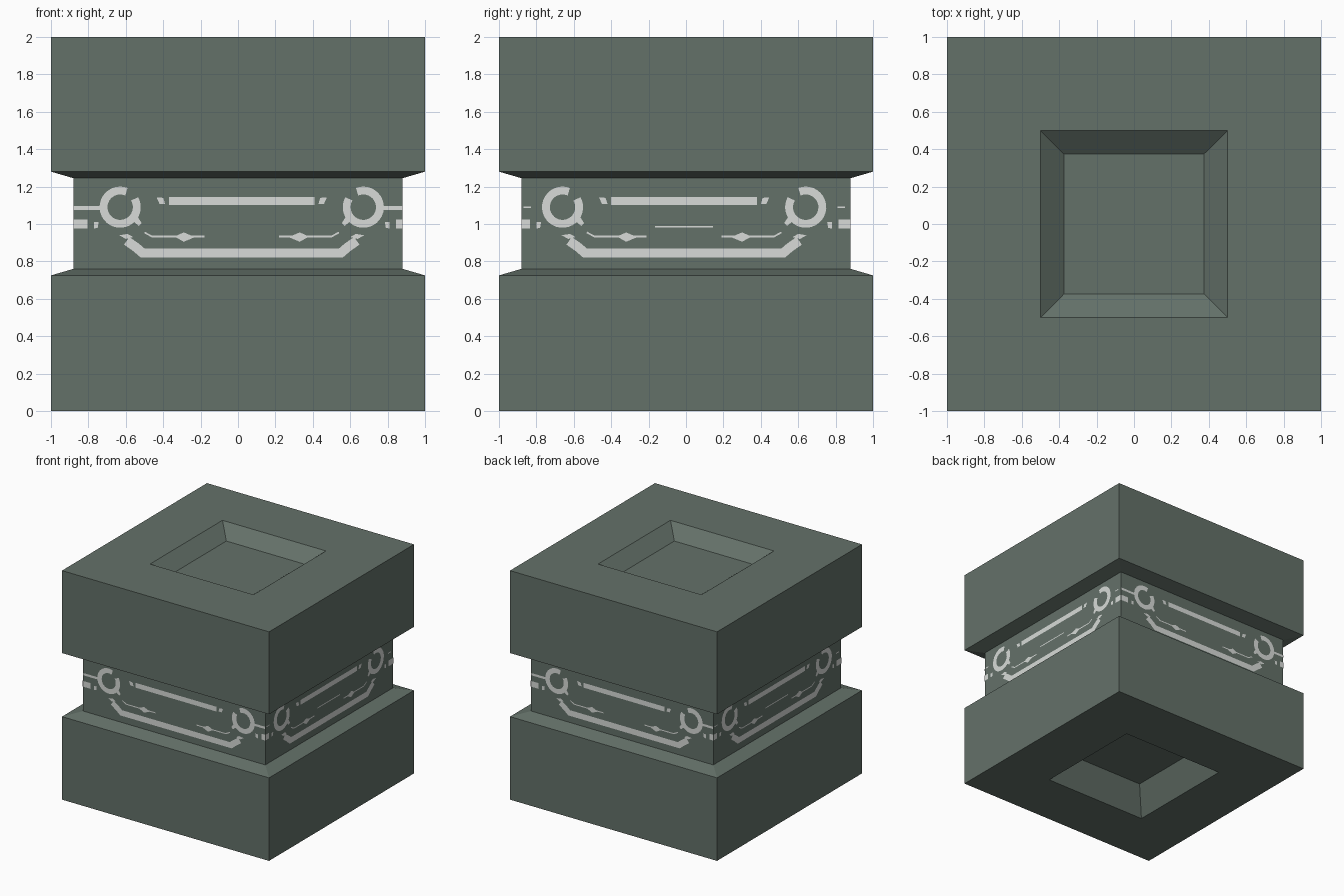
import bpy, bmesh, math
from mathutils import Matrix, Vector

if "Cube" in bpy.data.objects:
    bpy.data.objects.remove(bpy.data.objects["Cube"])


def material(name, rgb):
    m = bpy.data.materials.new(name)
    m.diffuse_color = (*rgb, 1)
    m.use_nodes = True
    m.node_tree.nodes["Principled BSDF"].inputs["Base Color"].default_value = m.diffuse_color
    return m


def make_object(name, bm, mat):
    mesh = bpy.data.meshes.new(name)
    bm.to_mesh(mesh)
    bm.free()
    mesh.materials.append(mat)
    ob = bpy.data.objects.new(name, mesh)
    bpy.context.collection.objects.link(ob)
    return ob


stone = material("dark_green_grey", (0.127, 0.165, 0.141))
light = material("pale_grey", (0.69, 0.71, 0.69))

# Block: stacked square loops (half width, z) from lower recess to upper recess
profile = [(0.375, 0.23), (0.5, 0), (1, 0), (1, 0.725), (0.88, 0.76),
           (0.88, 1.245), (1, 1.28), (1, 2), (0.5, 2), (0.375, 1.9)]
bm = bmesh.new()
loops = [[bm.verts.new((sx * h, sy * h, z))
          for sx, sy in ((-1, -1), (1, -1), (1, 1), (-1, 1))] for h, z in profile]
for a, b in zip(loops, loops[1:]):
    for i in range(4):
        j = (i + 1) % 4
        bm.faces.new((a[i], a[j], b[j], b[i]))
bm.faces.new(loops[0][::-1])
bm.faces.new(loops[-1])
bmesh.ops.recalc_face_normals(bm, faces=bm.faces)
make_object("block_body", bm, stone)


# Painted band: thin marks laid just over the neck of the block
def polygon(bm, pts, centre, side):
    verts = [bm.verts.new((max(-0.88, min(0.88, centre + side * u)), -0.884, z))
             for u, z in pts]
    f = bm.faces.new(verts)
    f.normal_update()
    if f.normal.y > 0:
        f.normal_flip()


def stroke(bm, pts, width, centre, side):
    """Mitred ribbon along a polyline."""
    p = [Vector(q) for q in pts]
    edge = []
    for i, q in enumerate(p):
        d0 = (q - p[max(i - 1, 0)]).normalized()
        d1 = (p[min(i + 1, len(p) - 1)] - q).normalized()
        d = (d0 + d1).normalized()
        ref = d0 if i else d1
        n = Vector((-d.y, d.x)) * (width / 2 / max(0.5, d.dot(ref)))
        edge.append((q + n, q - n))
    for (a, b), (c, d) in zip(edge, edge[1:]):
        polygon(bm, (a, b, d, c), centre, side)


def painted_face(name, centre, turn, is_front):
    bm = bmesh.new()
    for side in (-1, 1):
        def line(pts, width):
            stroke(bm, pts, width, centre, side)

        def patch(pts):
            polygon(bm, pts, centre, side)

        # open ring with a small tail towards the middle
        start, sweep = math.radians(150), math.radians(322)
        line([(0.65 + 0.089 * math.cos(start + sweep * (i / 28)),
               1.09 + 0.089 * math.sin(start + sweep * (i / 28)))
              for i in range(29)], 0.042)
        patch([(0.60, 1.03), (0.57, 1.06), (0.535, 1.005), (0.55, 0.99)])
        # upper bar and its end dot
        line([(0, 1.123), (0.39, 1.123)], 0.042)
        patch([(0.41, 1.108), (0.44, 1.108), (0.455, 1.142), (0.42, 1.14)])
        # lower bar with rising end
        line([(0, 0.845), (0.53, 0.845), (0.565, 0.875), (0.615, 0.91)], 0.05)
        patch([(0.58, 0.93), (0.62, 0.92), (0.655, 0.94), (0.61, 0.947)])
        # hairline with diamond
        line([(0.2, 0.933), (0.48, 0.933), (0.52, 0.955)], 0.009)
        patch([(0.25, 0.93), (0.31, 0.905), (0.36, 0.933), (0.31, 0.955)])
        # corner marks
        line([(0.825, 1.0), (0.92, 1.0)], 0.05)
        patch([(0.77, 0.98), (0.79, 0.975), (0.79, 1.01), (0.765, 1.01)])
        if is_front:
            line([(0.75, 1.085), (0.92, 1.085)], 0.02)
        else:
            line([(0.82, 1.09), (0.86, 1.09)], 0.008)
            line([(0, 0.985), (0.155, 0.985)], 0.008)
    bm.transform(Matrix.Rotation(math.radians(turn), 4, 'Z'))
    make_object(name, bm, light)


painted_face("front_marks", 0.02, 0, True)
painted_face("right_marks", -0.01, 90, False)
painted_face("back_marks", 0.02, 180, True)
painted_face("left_marks", -0.01, 270, False)
